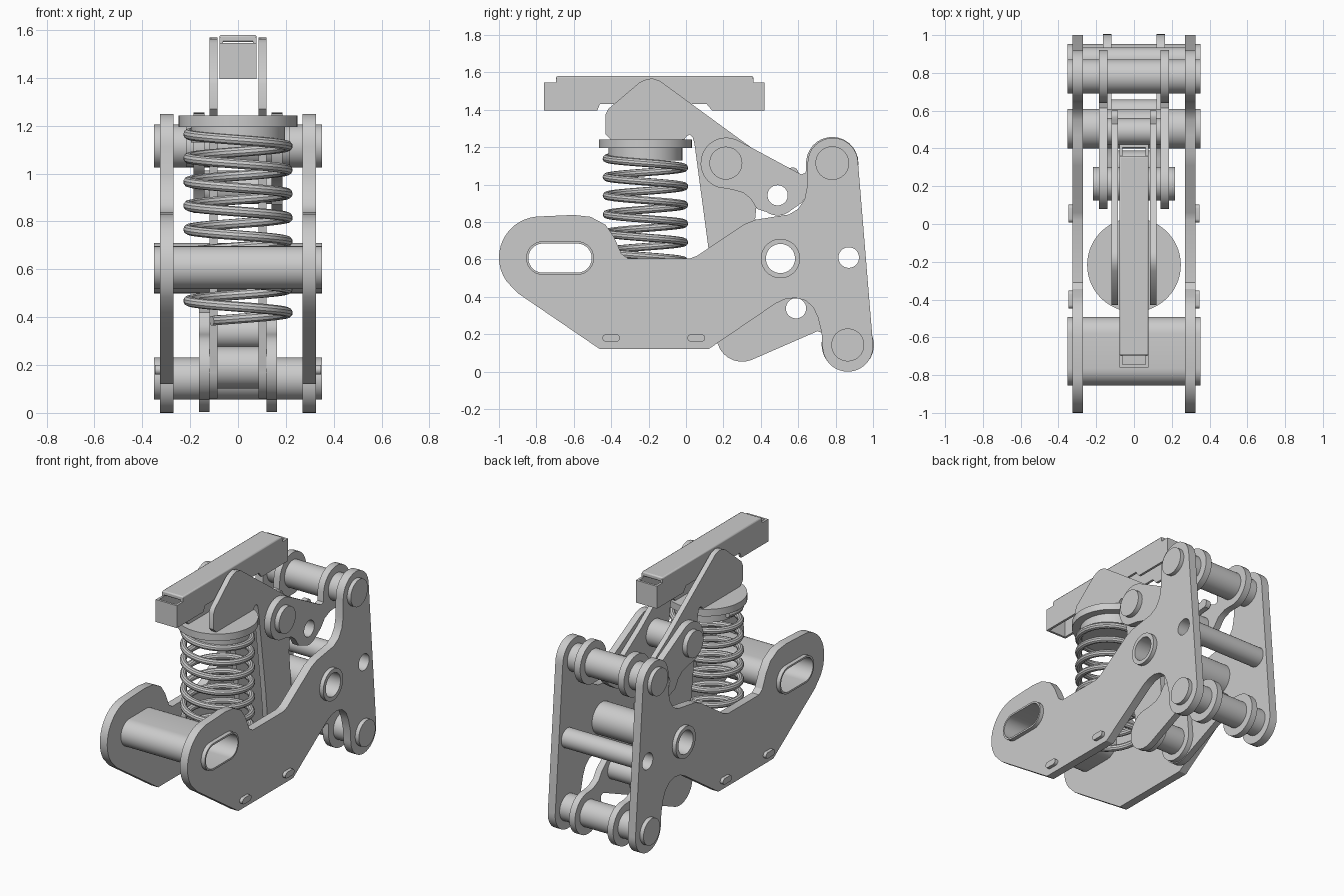
import bpy, bmesh
from math import sin, cos, radians, pi, atan2
from mathutils import Matrix

if "Cube" in bpy.data.objects:
    bpy.data.objects.remove(bpy.data.objects["Cube"])

# Local profile axes (y, z, x) -> world
AXES = Matrix(((0, 0, 1, 0), (1, 0, 0, 0), (0, 1, 0, 0), (0, 0, 0, 1)))


def arc(y, z, r, a0, a1, n=14):
    return [(y + r * cos(radians(a0 + (a1 - a0) * i / n)),
             z + r * sin(radians(a0 + (a1 - a0) * i / n))) for i in range(n + 1)]


def circle(y, z, r, n=40):
    return arc(y, z, r, 0, 360, n)[:-1]


def capsule(y0, y1, z, r):
    return arc(y1, z, r, -90, 90) + arc(y0, z, r, 90, 270)


def curve_to_mesh(name, cu, matrix):
    tmp = bpy.data.objects.new(name + "_tmp", cu)
    bpy.context.collection.objects.link(tmp)
    dg = bpy.context.evaluated_depsgraph_get()
    me = bpy.data.meshes.new_from_object(tmp.evaluated_get(dg))
    bpy.data.objects.remove(tmp)
    bm = bmesh.new()
    bm.from_mesh(me)
    bmesh.ops.remove_doubles(bm, verts=bm.verts, dist=1e-5)
    bmesh.ops.transform(bm, matrix=matrix, verts=bm.verts)
    bmesh.ops.recalc_face_normals(bm, faces=bm.faces)
    bm.to_mesh(me)
    bm.free()
    ob = bpy.data.objects.new(name, me)
    bpy.context.collection.objects.link(ob)
    bpy.ops.object.select_all(action='DESELECT')
    ob.select_set(True)
    bpy.context.view_layer.objects.active = ob
    bpy.ops.object.shade_smooth_by_angle(angle=radians(30))
    return ob


def add_spline(cu, pts, cyclic=True):
    sp = cu.splines.new('POLY')
    sp.points.add(len(pts) - 1)
    for p, co in zip(sp.points, pts):
        p.co = (co[0], co[1], co[2] if len(co) > 2 else 0, 1)
    sp.use_cyclic_u = cyclic


def slab(name, x0, x1, outline, holes=(), matrix=AXES):
    """Side profile with holes, extruded from x0 to x1."""
    cu = bpy.data.curves.new(name, 'CURVE')
    cu.dimensions = '2D'
    cu.fill_mode = 'BOTH'
    cu.extrude = (x1 - x0) / 2
    for pts in [outline, *holes]:
        add_spline(cu, pts)
    return curve_to_mesh(name, cu, matrix @ Matrix.Translation((0, 0, (x0 + x1) / 2)))


def pair(name, x0, x1, outline, holes=()):
    slab(name + "_right", x0, x1, outline, holes)
    slab(name + "_left", -x1, -x0, outline, holes)


def rect(y0, y1, z0, z1):
    return [(y0, z0), (y1, z0), (y1, z1), (y0, z1)]


# Outer side plates
plate = (arc(-0.78, 0.61, 0.22, 95, 215)
         + [(-0.9, 0.42), (-0.46, 0.12), (0.12, 0.12), (0.48, 0.365), (0.53, 0.388),
            (0.585, 0.395), (0.64, 0.38), (0.68, 0.345), (0.705, 0.29), (0.725, 0.21)]
         + arc(0.865, 0.135, 0.135, 180, 365, 18)
         + arc(0.785, 1.115, 0.135, 0, 180, 16)
         + [(0.648, 0.99), (0.635, 0.925), (0.6, 0.87), (0.55, 0.84), (0.47, 0.828), (0.37, 0.812),
            (0.31, 0.788), (0.06, 0.62), (0.02, 0.605), (-0.31, 0.605), (-0.345, 0.63),
            (-0.385, 0.72), (-0.43, 0.785), (-0.51, 0.828), (-0.6, 0.838)])
pair("side_plate", 0.27, 0.325, plate,
     [capsule(-0.765, -0.582, 0.607, 0.078), circle(0.505, 0.605, 0.078),
      circle(0.87, 0.61, 0.055)])

# Tubes joining the side plates
slab("slotted_tube", -0.352, 0.352, capsule(-0.765, -0.582, 0.607, 0.09),
     [capsule(-0.765, -0.582, 0.607, 0.078)])
slab("pivot_tube", -0.352, 0.352, circle(0.505, 0.605, 0.105), [circle(0.505, 0.605, 0.078)])
slab("rear_tube", -0.28, 0.28, circle(0.87, 0.61, 0.065), [circle(0.87, 0.61, 0.055)])

# Small oval studs on the plates
for i, y in enumerate((-0.40, 0.055)):
    pair(f"stud_{i}", 0.32, 0.347, capsule(y - 0.027, y + 0.027, 0.18, 0.02))

# Pins
slab("upper_rear_pin", -0.352, 0.352, circle(0.782, 1.115, 0.09))
slab("lower_rear_pin", -0.352, 0.352, circle(0.865, 0.143, 0.088))
slab("upper_front_pin", -0.217, 0.217, circle(0.213, 1.115, 0.088))
slab("lower_front_pin", -0.155, 0.155, circle(0.30, 0.19, 0.088))

# Upper and lower links: one outline, the lower one flipped and turned
link = (arc(0, 0, 0.137, 65, 250)
        + [(0.035, -0.142), (0.09, -0.158), (0.13, -0.19), (0.165, -0.245)]
        + arc(0.275, -0.175, 0.105, 235, 310, 8)
        + [(0.40, -0.215), (0.44, -0.165), (0.50, -0.14)]
        + arc(0.567, 0, 0.14, 260, 535, 22)
        + [(0.425, -0.052), (0.40, -0.06)])


def upper(p):
    return [(0.215 + u, 1.115 + v) for u, v in p]


def lower(p):
    a = atan2(0.143 - 0.19, 0.865 - 0.30)
    return [(0.30 + u * cos(a) + v * sin(a), 0.19 + u * sin(a) - v * cos(a)) for u, v in p]


eye = circle(0.275, -0.172, 0.054)
eye_outer = circle(0.275, -0.172, 0.07)
for name, place, x0, x1 in (("upper", upper, 0.14, 0.185), ("lower", lower, 0.12, 0.163)):
    pair(name + "_link", x0, x1, place(link), [place(eye)])
    slab(name + "_link_spacer", -x0, x0, place(eye_outer), [place(eye)])

# Head bracket: nose over the spring, arm back, leg down to the lower link
bracket = ([(-0.40, 1.24), (-0.43, 1.27), (-0.43, 1.375), (-0.415, 1.405), (-0.25, 1.545),
            (-0.215, 1.562), (-0.18, 1.568), (-0.14, 1.555), (0.36, 1.19), (0.53, 1.08)]
           + arc(0.57, 1.06, 0.032, 120, -60, 8)
           + [(0.47, 1.02), (0.41, 0.98), (0.38, 0.92), (0.37, 0.82)]
           + arc(0.30, 0.19, 0.13, 10, -170)
           + [(0.12, 0.66), (0.045, 1.22), (0.035, 1.255), (0.02, 1.267), (0.005, 1.26), (-0.01, 1.24)])
pair("head_bracket", 0.085, 0.12, bracket)

# Top contact pad: hollow channel, stepped at both ends
pad_side = [(-0.76, 1.395), (-0.475, 1.395), (-0.46, 1.432), (0.11, 1.432), (0.14, 1.395),
            (0.42, 1.395), (0.42, 1.545), (0.36, 1.545), (0.36, 1.568), (-0.695, 1.568),
            (-0.695, 1.545), (-0.76, 1.545)]
pair("pad_wall", 0.062, 0.078, pad_side)
cap = slab("pad_top", -0.078, 0.078, rect(-0.695, 0.36, 1.55, 1.58))
bev = cap.modifiers.new("round", 'BEVEL')
bev.width = 0.008
bev.segments = 2
slab("pad_front_end", -0.07, 0.07, rect(-0.76, -0.745, 1.395, 1.545))
slab("pad_back_end", -0.07, 0.07, rect(0.405, 0.42, 1.395, 1.545))

# Spring cap: flange and collar
SY = -0.217
for name, r, z0, z1 in (("spring_flange", 0.248, 1.195, 1.242), ("spring_collar", 0.197, 1.13, 1.2)):
    slab(name, z0, z1, circle(0, SY, r, 56), matrix=Matrix.Identity(4))

# Coil spring
cu = bpy.data.curves.new("coil", 'CURVE')
cu.dimensions = '3D'
cu.bevel_depth = 0.021
cu.bevel_resolution = 3
cu.use_fill_caps = True
turns, per = 7.9, 36
n = int(turns * per)
add_spline(cu, [(0.208 * cos(radians(122) - 2 * pi * i / per),
                 SY + 0.208 * sin(radians(122) - 2 * pi * i / per),
                 0.385 + 0.0995 * i / per) for i in range(n + 1)], cyclic=False)
curve_to_mesh("coil_spring", cu, Matrix.Identity(4))
